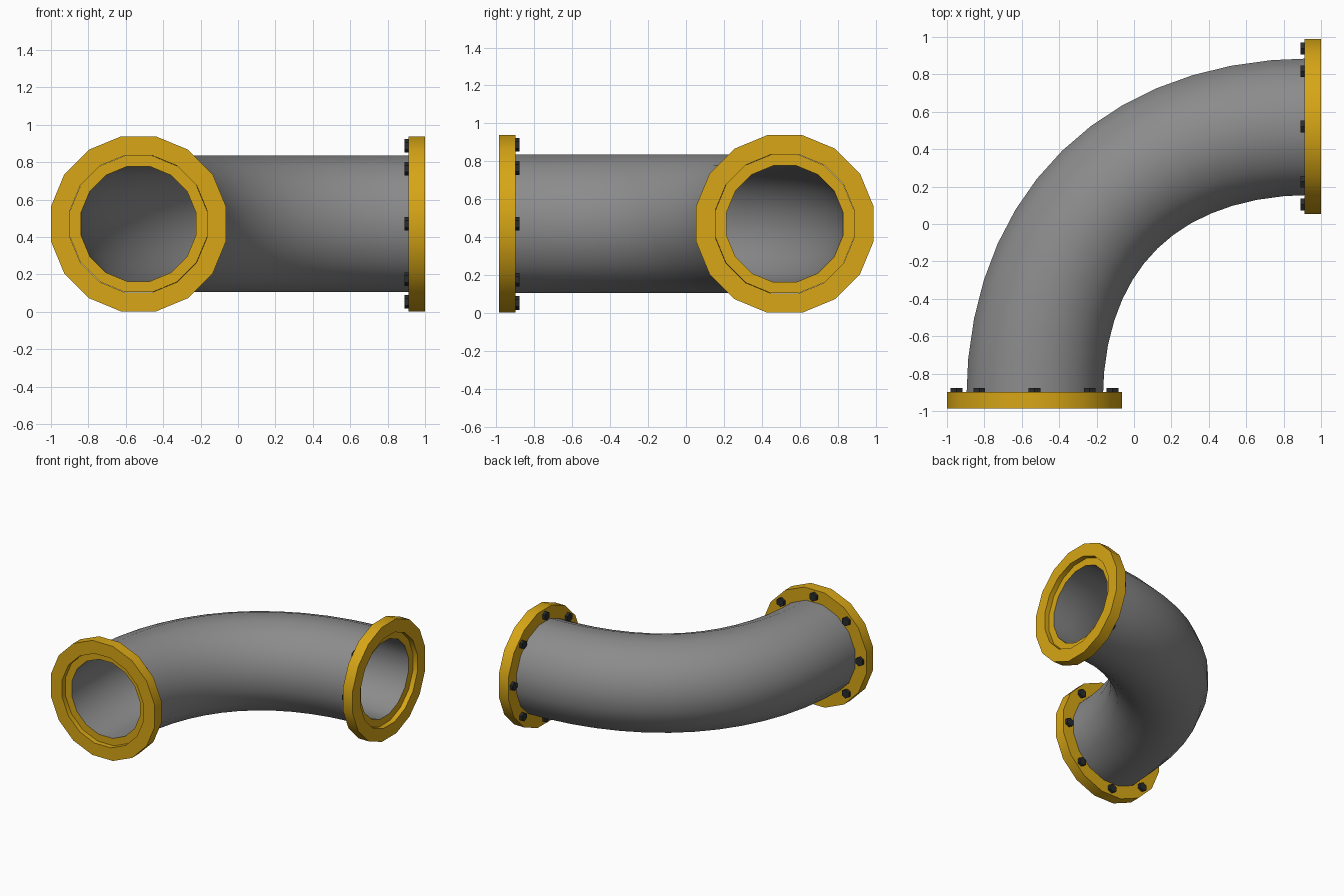
import bpy, bmesh, math
from mathutils import Vector, Matrix

cube = bpy.data.objects.get("Cube")
if cube:
    bpy.data.objects.remove(cube, do_unlink=True)

SIDES = 16
MID_Z = 0.47
UP = Vector((0, 0, 1))
FLAT = 1 / math.cos(math.pi / SIDES)   # flat-to-flat radius -> corner radius
THICK, RECESS = 0.088, 0.04


def material(name, rgb):
    m = bpy.data.materials.new(name)
    m.use_nodes = True
    m.diffuse_color = (*rgb, 1)
    bsdf = m.node_tree.nodes["Principled BSDF"]
    bsdf.inputs["Base Color"].default_value = (*rgb, 1)
    bsdf.inputs["Roughness"].default_value = 0.6
    return m


grey = material("pipe grey", (0.26, 0.26, 0.26))
yellow = material("flange yellow", (0.68, 0.38, 0.008))
black = material("bolt black", (0.022, 0.024, 0.026))
parts = []


def finish(name, bm, *mats):
    bmesh.ops.recalc_face_normals(bm, faces=bm.faces)
    me = bpy.data.meshes.new(name)
    bm.to_mesh(me)
    bm.free()
    for m in mats:
        me.materials.append(m)
    ob = bpy.data.objects.new(name, me)
    bpy.context.collection.objects.link(ob)
    parts.append(ob)
    return ob


def closed_sweep(rings):
    """Bridge (centre, axis, flat radius) rings into a closed ring-shaped solid."""
    bm = bmesh.new()
    loops = []
    for centre, axis, radius in rings:
        side = axis.cross(UP).normalized()
        loop = []
        for i in range(SIDES):
            a = (i + 0.5) * math.tau / SIDES
            offset = side * math.cos(a) + UP * math.sin(a)
            loop.append(bm.verts.new(centre + offset * radius * FLAT))
        loops.append(loop)
    for k, a in enumerate(loops):
        b = loops[(k + 1) % len(loops)]
        for i in range(SIDES):
            j = (i + 1) % SIDES
            bm.faces.new((a[i], a[j], b[j], b[i])).material_index = 0
    return bm


# Flange faces: centre of the open face and direction into the pipe
ends = {
    "front": (Vector((-0.532, -0.987, MID_Z)), Vector((0, 1, 0))),
    "side": (Vector((1.0, 0.521, MID_Z)), Vector((-1, 0, 0))),
}

# Bent pipe along a quarter bend, hollow, with painted end rims
(c0, d0), (c1, d1) = ends.values()
p0, p3 = c0 + d0 * RECESS, c1 + d1 * RECESS
reach = 0.6145 * 1.49
p1, p2 = p0 + d0 * reach, p3 + d1 * reach
path = []
STEPS = 14
for s in range(STEPS + 1):
    t = s / STEPS
    u = 1 - t
    pos = p0 * u**3 + p1 * (3 * u * u * t) + p2 * (3 * u * t * t) + p3 * t**3
    tangent = (p1 - p0) * u * u + (p2 - p1) * (2 * u * t) + (p3 - p2) * t * t
    path.append((pos, tangent.normalized()))
outer = [(p, d, 0.365) for p, d in path]
inner = [(p, d, 0.307) for p, d in reversed(path)]
bm = closed_sweep(outer + inner)
for f in bm.faces:
    c = f.calc_center_median()
    f.normal_update()
    for p, d in (path[0], path[-1]):
        if abs((c - p).dot(d)) < 0.001:
            f.material_index = 1
finish("bent_pipe", bm, grey, yellow)

# Flanges and their bolts
for label, (face, axis) in ends.items():
    back = face + axis * THICK
    finish(label + "_flange", closed_sweep([
        (face, axis, 0.468), (back, axis, 0.468),
        (back, axis, 0.366), (face, axis, 0.366)]), yellow)

    side = axis.cross(UP)
    bm = bmesh.new()
    for i in range(8):
        a = i * math.tau / 8
        spot = back + (side * math.cos(a) + UP * math.sin(a)) * 0.417
        turn = axis.to_track_quat("Z", "Y").to_matrix().to_4x4()
        bmesh.ops.create_cone(bm, cap_ends=True, segments=6, radius1=0.036,
                              radius2=0.036, depth=0.044,
                              matrix=Matrix.Translation(spot) @ turn)
    finish(label + "_flange_bolts", bm, black)

# Smooth curved walls, keep rims sharp
bpy.ops.object.select_all(action="DESELECT")
for ob in parts:
    ob.select_set(True)
bpy.context.view_layer.objects.active = parts[0]
bpy.ops.object.shade_smooth_by_angle(angle=math.radians(30))
